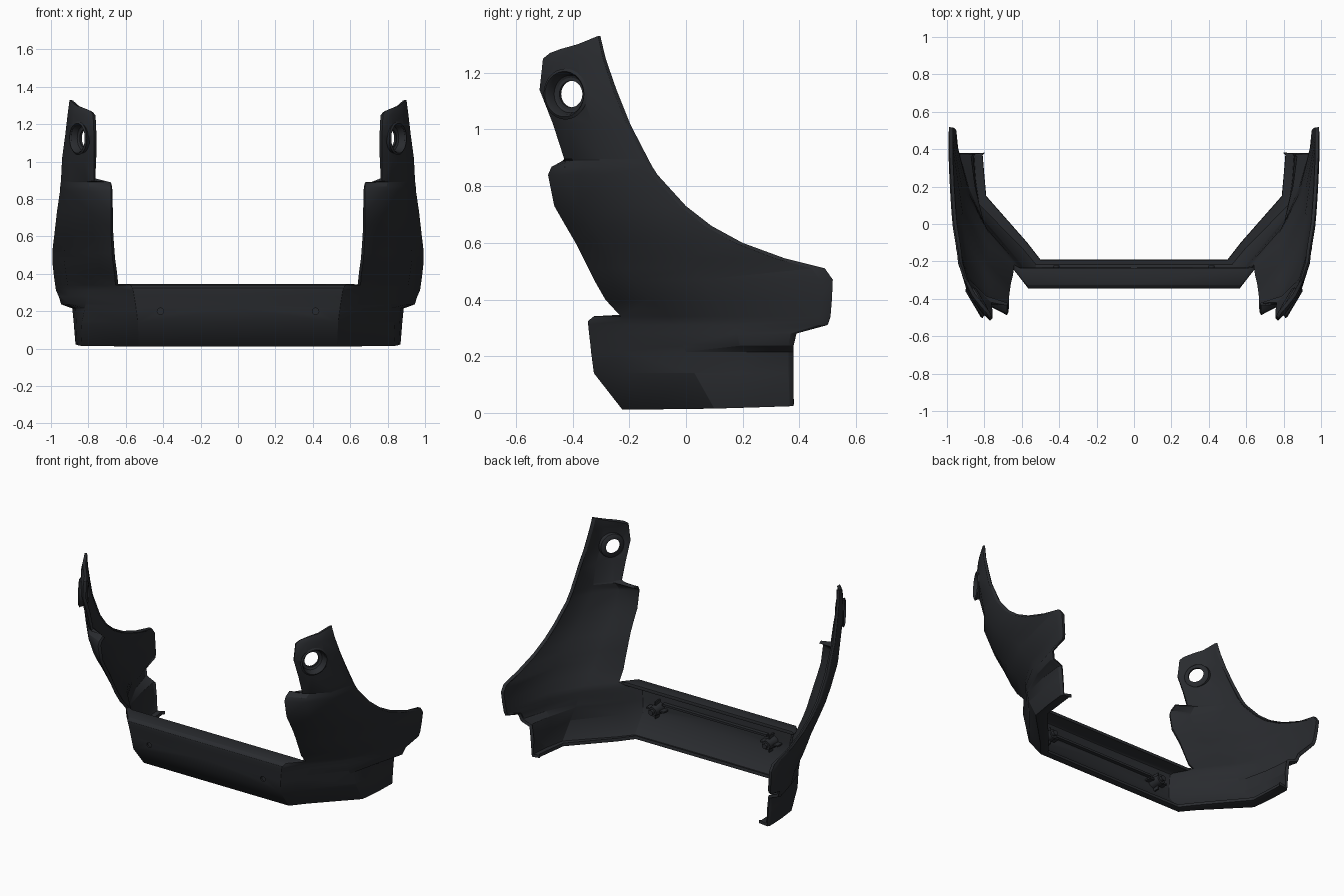
import bpy, bmesh, math
from mathutils import Vector, Matrix

if "Cube" in bpy.data.objects:
    bpy.data.objects.remove(bpy.data.objects["Cube"])

mat = bpy.data.materials.new("dark_plastic")
mat.diffuse_color = (0.022, 0.024, 0.028, 1)
mat.use_nodes = True
mat.node_tree.nodes["Principled BSDF"].inputs["Base Color"].default_value = mat.diffuse_color


def make_object(name, bm):
    me = bpy.data.meshes.new(name)
    bm.to_mesh(me)
    bm.free()
    ob = bpy.data.objects.new(name, me)
    bpy.context.collection.objects.link(ob)
    me.materials.append(mat)
    return ob


def add_mod(ob, kind, **settings):
    m = ob.modifiers.new(kind.title(), kind)
    for k, v in settings.items():
        setattr(m, k, v)
    return m


def finish(ob, angle=32):
    bpy.ops.object.select_all(action='DESELECT')
    ob.select_set(True)
    bpy.context.view_layer.objects.active = ob
    for m in list(ob.modifiers):
        bpy.ops.object.modifier_apply(modifier=m.name)
    bpy.ops.object.shade_smooth_by_angle(angle=math.radians(angle))


def cylinder(bm, center, axis, r, depth, r2=None, seg=24):
    rot = Vector(axis).to_track_quat('Z', 'Y').to_matrix().to_4x4()
    bmesh.ops.create_cone(bm, cap_ends=True, segments=seg, radius1=r, radius2=r if r2 is None else r2,
                          depth=depth, matrix=Matrix.Translation(center) @ rot)


def loft(bm, rows):
    # rows run upward, columns run from the centre round to the back
    grid = [[bm.verts.new(p) for p in row] for row in rows]
    for a, b in zip(grid, grid[1:]):
        for i in range(len(a) - 1):
            bm.faces.new((a[i], a[i + 1], b[i + 1], b[i]))
    return grid


# Lower band: z, beam y, corner x, then (x, y) of wing root, fold, mid, back
lower = [
    (.018, -.19, .50, (.57, -.10), (.79, .15), (.80, .26), (.81, .38)),
    (.012, -.225, .53, (.60, -.14), (.84, .10), (.86, .24), (.87, .38)),
    (.14, -.325, .535, (.62, -.22), (.835, .03), (.865, .20), (.88, .38)),
    (.215, -.335, .545, (.63, -.22), (.82, .0), (.868, .20), (.888, .38)),
    (.237, -.337, .548, (.633, -.22), (.815, -.01), (.90, .19), (.95, .38)),
    (.28, -.342, .555, (.64, -.22), (.81, -.03), (.905, .18), (.965, .39)),
    (.31, -.345, .56, (.645, -.22), (.80, -.04), (.908, .17), (.98, .50)),
    (.325, -.345, .565, (.65, -.22), (.795, -.05), (.91, .16), (.983, .505)),
]
# Wings: z, then (x, y) of front edge, fold, mid, back
upper = [
    (.34, (.655, -.23), (.79, -.06), (.91, .14), (.985, .51)),
    (.40, (.66, -.285), (.79, -.13), (.92, .10), (.993, .515)),
    (.47, (.67, -.325), (.795, -.19), (.93, .06), (1.0, .518)),
    (.51, (.673, -.345), (.797, -.22), (.93, .03), (1.0, .49)),
    (.545, (.675, -.362), (.797, -.24), (.928, -.01), (.997, .35)),
    (.60, (.678, -.39), (.795, -.29), (.922, -.08), (.99, .20)),
    (.66, (.68, -.425), (.793, -.335), (.916, -.15), (.983, .09)),
    (.73, (.68, -.465), (.79, -.38), (.91, -.21), (.975, .0)),
    (.84, (.68, -.487), (.79, -.43), (.90, -.29), (.958, -.10)),
    (.868, (.68, -.475), (.795, -.425), (.90, -.30), (.956, -.118)),
    (.89, (.68, -.435), (.80, -.40), (.90, -.305), (.953, -.13)),
    (.896, (.77, -.43), (.81, -.40), (.90, -.305), (.952, -.133)),
    (1.02, (.77, -.47), (.83, -.42), (.90, -.33), (.945, -.197)),
    (1.14, (.77, -.517), (.825, -.465), (.89, -.37), (.928, -.245)),
    (1.25, (.775, -.505), (.82, -.46), (.88, -.38), (.915, -.283)),
]


def with_rim(pts):
    # slim turned-in rim along the back edge
    p = pts[-1]
    q = pts[-2]
    return pts[:-1] + [(p[0] - (p[0] - q[0]) * .1, p[1] - (p[1] - q[1]) * .1, p[2]),
                       (p[0] - .012, p[1], p[2])]


def row_points(z, pts):
    return [(x, y, z + max(0, y) * .03 * (z < .05)) for x, y in pts]


bm = bmesh.new()
low_rows = [with_rim(row_points(r[0], [(0, r[1]), (r[2], r[1])] + list(r[3:]))) for r in lower]
g = loft(bm, low_rows)
up_rows = [with_rim(row_points(r[0], r[1:])) for r in upper]
up_rows.append(with_rim([(.785, -.48, 1.27), (.82, -.44, 1.285), (.865, -.385, 1.30), (.905, -.302, 1.33)]))
h = loft(bm, up_rows)
for i in range(len(h[0]) - 1):          # join band and wing
    a, b = g[-1][2:], h[0]
    bm.faces.new((a[i], a[i + 1], b[i + 1], b[i]))
# beam top flange
top = [bm.verts.new((0, -.325, .341)), bm.verts.new((.575, -.325, .341))]
lip = [bm.verts.new((0, -.235, .346)), bm.verts.new((.61, -.235, .346))]
bm.faces.new((g[-1][0], g[-1][1], top[1], top[0]))
bm.faces.new((top[0], top[1], lip[1], lip[0]))
bm.faces.new((g[-1][1], g[-1][2], h[0][0], top[1]))
bm.faces.new((top[1], h[0][0], lip[1]))
shell = make_object("bumper_shell", bm)

# Cutters: mounting holes in the arms, screw holes in the beam
HOLE = Vector((.862, -.43, 1.125))
AXIS = Vector((.86, -.51, 0)).normalized()
SCREW_X, SCREW_Z = .415, .20
bm = bmesh.new()
for s in (1, -1):
    flip = Vector((s, 1, 1))
    cylinder(bm, HOLE * flip, AXIS * flip, .074, .16, seg=32)
    cylinder(bm, (s * SCREW_X, -.34, SCREW_Z), (0, -1, 0), .017, .06)
cutter = make_object("hole_cutter", bm)
cutter.hide_render = True

add_mod(shell, 'MIRROR', use_clip=True)
add_mod(shell, 'SOLIDIFY', thickness=.02, offset=-1)
add_mod(shell, 'BEVEL', width=.006, segments=2, limit_method='ANGLE', angle_limit=math.radians(35))
add_mod(shell, 'BOOLEAN', operation='DIFFERENCE', object=cutter, solver='EXACT')
finish(shell)
bpy.data.objects.remove(cutter)

# Recessed dishes with a round hole in each arm
bm = bmesh.new()
rot = AXIS.to_track_quat('Z', 'Y').to_matrix().to_4x4()
place = Matrix.Translation(HOLE) @ rot
rings = []
N = 32
for r, d in ((.080, -.002), (.073, -.012), (.066, -.042), (.058, -.047), (.047, -.047)):
    rings.append([bm.verts.new(place @ Vector((r * math.cos(t), r * math.sin(t), d)))
                  for t in (2 * math.pi * i / N for i in range(N))])
for a, b in zip(rings, rings[1:]):
    for i in range(N):
        j = (i + 1) % N
        bm.faces.new((a[i], a[j], b[j], b[i]))
dish = make_object("arm_hole_dish", bm)
add_mod(dish, 'SOLIDIFY', thickness=.012, offset=-1)
add_mod(dish, 'MIRROR')
finish(dish)

# Screw bosses with cross ribs behind the beam
bm = bmesh.new()
cylinder(bm, (SCREW_X, -.281, SCREW_Z), (0, 1, 0), .038, .08, .028)
cylinder(bm, (SCREW_X, -.238, SCREW_Z), (0, 1, 0), .016, .03)
for size in ((.13, .05, .010), (.010, .05, .11)):
    bmesh.ops.create_cube(bm, size=1, matrix=Matrix.Translation((SCREW_X, -.295, SCREW_Z))
                          @ Matrix.Diagonal((*size, 1)))
boss = make_object("screw_boss", bm)
add_mod(boss, 'MIRROR')
finish(boss)

# Long stiffening rib between the bosses
bm = bmesh.new()
bmesh.ops.create_cube(bm, size=1, matrix=Matrix.Translation((0, -.309, .235))
                      @ Matrix.Diagonal((.76, .03, .014, 1)))
finish(make_object("beam_rib", bm))
